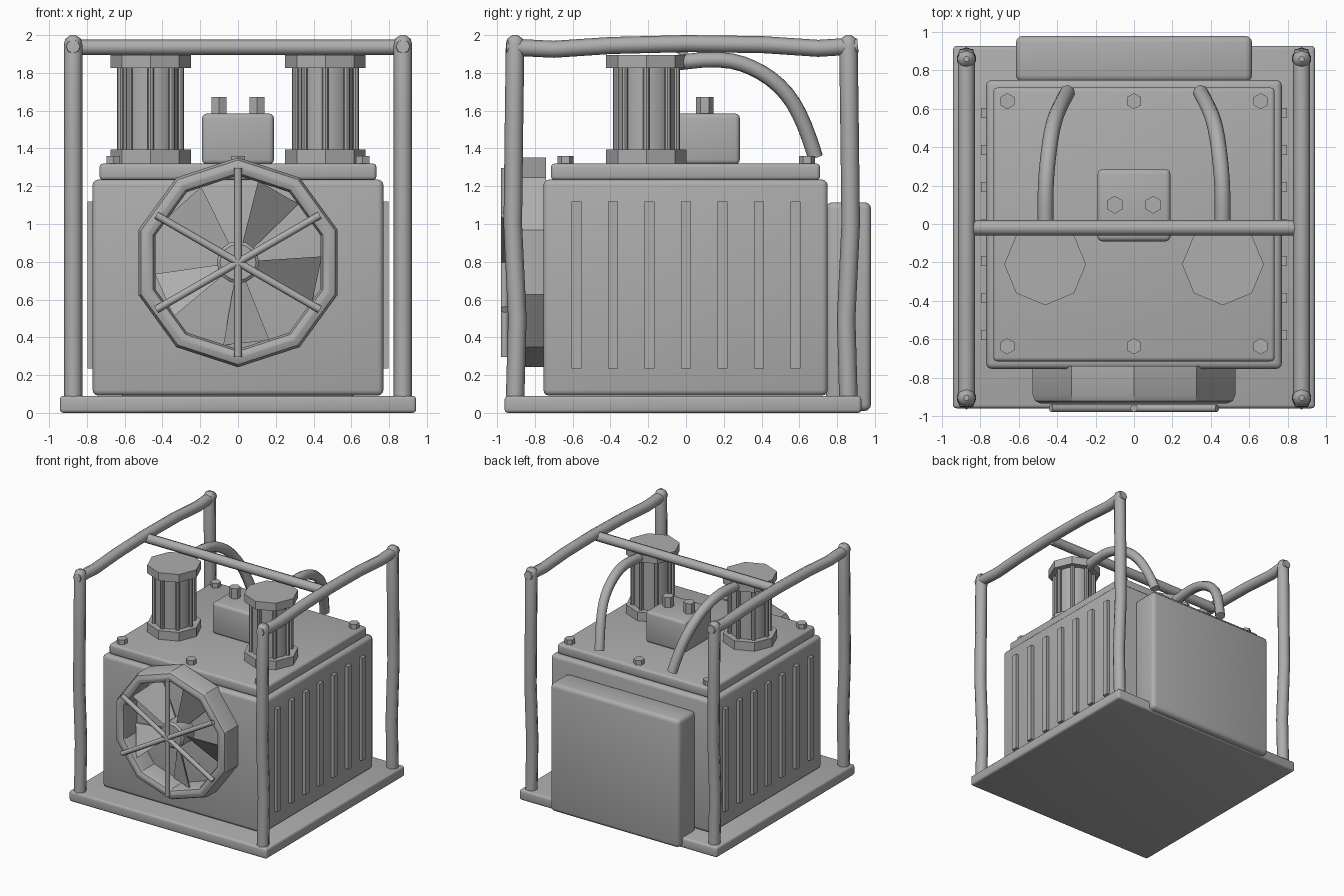
import bpy, bmesh, math
from mathutils import Matrix, Vector

if "Cube" in bpy.data.objects:
    bpy.data.objects.remove(bpy.data.objects["Cube"])

grey = bpy.data.materials.new("plain grey")
grey.diffuse_color = (0.42, 0.42, 0.42, 1)
grey.use_nodes = True
grey.node_tree.nodes["Principled BSDF"].inputs["Base Color"].default_value = grey.diffuse_color


def finish(name, mesh, angle=32):
    mesh.materials.clear()
    mesh.materials.append(grey)
    mesh.shade_smooth()
    mesh.set_sharp_from_angle(angle=math.radians(angle))
    ob = bpy.data.objects.new(name, mesh)
    bpy.context.collection.objects.link(ob)
    return ob


def from_bm(name, bm, angle=32):
    bmesh.ops.recalc_face_normals(bm, faces=bm.faces)
    mesh = bpy.data.meshes.new(name)
    bm.to_mesh(mesh)
    bm.free()
    return finish(name, mesh, angle)


def box(name, x, y, z, bevel=0.0, segments=3):
    """Box from (min, max) pairs with rounded edges."""
    bm = bmesh.new()
    bmesh.ops.create_cube(bm, size=1)
    for v in bm.verts:
        v.co = [(lo + hi) / 2 + c * (hi - lo) for c, (lo, hi) in zip(v.co, (x, y, z))]
    if bevel:
        bmesh.ops.bevel(bm, geom=bm.edges[:], offset=bevel, segments=segments,
                        profile=0.5, affect='EDGES')
    return from_bm(name, bm)


def prism(name, sides, r, x, y, z0, z1):
    """Upright prism or cylinder."""
    bm = bmesh.new()
    bmesh.ops.create_cone(bm, cap_ends=True, segments=sides, radius1=r, radius2=r,
                          depth=z1 - z0, matrix=Matrix.Translation((x, y, (z0 + z1) / 2)))
    return from_bm(name, bm)


def tube(name, points, r, spline='POLY', sides=8):
    """Round bar along a path; points may carry a fourth radius factor."""
    cu = bpy.data.curves.new(name, 'CURVE')
    cu.dimensions = '3D'
    cu.bevel_depth = r
    cu.bevel_resolution = (sides - 4) // 2
    cu.use_fill_caps = True
    s = cu.splines.new(spline)
    s.points.add(len(points) - 1)
    for p, co in zip(s.points, points):
        p.co = (*co[:3], 1)
        p.radius = co[3] if len(co) > 3 else 1
    if spline == 'NURBS':
        s.order_u = 4
        s.use_endpoint_u = True
        s.resolution_u = 3
    tmp = bpy.data.objects.new(name + " path", cu)
    bpy.context.collection.objects.link(tmp)
    bpy.context.view_layer.update()
    deps = bpy.context.evaluated_depsgraph_get()
    mesh = bpy.data.meshes.new_from_object(tmp.evaluated_get(deps))
    bpy.data.objects.remove(tmp)
    return finish(name, mesh, 46)


def lathe_y(name, profile, sides, cz):
    """Closed (radius, y) profile spun around a front-to-back axis."""
    bm = bmesh.new()
    rings = []
    for i in range(sides):
        a = math.pi / 2 + math.tau * i / sides
        rings.append([bm.verts.new((r * math.cos(a), y, cz + r * math.sin(a)))
                      for r, y in profile])
    n = len(profile)
    for i in range(sides):
        a, b = rings[i], rings[(i + 1) % sides]
        for j in range(n):
            k = (j + 1) % n
            bm.faces.new((a[j], a[k], b[k], b[j]))
    return from_bm(name, bm)


# Base, main housing, lid and rear panel
box("base_plate", (-0.943, 0.943), (-0.96, 0.928), (0, 0.09), 0.018)
box("housing", (-0.77, 0.77), (-0.755, 0.75), (0.092, 1.235), 0.03)
box("lid", (-0.733, 0.733), (-0.715, 0.71), (1.232, 1.32), 0.02)
box("rear_panel", (-0.615, 0.615), (0.74, 0.98), (0.01, 1.115), 0.035)

# Cooling fins on both sides
for side in (-1, 1):
    for i in range(7):
        y = (i - 3) * 0.193
        xs = sorted((side * 0.74, side * 0.797))
        box("side_fin", xs, (y - 0.026, y + 0.026), (0.235, 1.12))

# Lid bolts
for x in (-0.66, 0, 0.66):
    for y in (-0.637, 0.64):
        prism("lid_bolt", 6, 0.042, x, y, 1.31, 1.36)

# Control box with two terminals
box("control_box", (-0.19, 0.19), (-0.09, 0.285), (1.315, 1.585), 0.025)
for x in (-0.1, 0.1):
    prism("terminal", 6, 0.046, x, 0.1, 1.57, 1.672)

# Twin canisters with end caps, tie rods and hoses
for s in (-1, 1):
    cx, cy = s * 0.463, -0.21
    prism("canister_bottom_cap", 8, 0.213, cx, cy, 1.31, 1.395)
    prism("canister_top_cap", 8, 0.213, cx, cy, 1.826, 1.895)
    prism("canister_core", 24, 0.15, cx, cy, 1.38, 1.84)
    for i in range(8):
        a = math.tau * i / 8
        prism("canister_rod", 8, 0.017, cx + 0.16 * math.cos(a),
              cy + 0.16 * math.sin(a), 1.38, 1.84)
    tube("hose", [(s * 0.46, -0.04, 1.855), (s * 0.465, 0.17, 1.885), (s * 0.45, 0.34, 1.85),
                  (s * 0.42, 0.56, 1.70), (s * 0.37, 0.64, 1.50), (s * 0.347, 0.685, 1.355)],
         0.041, 'NURBS')

# Fan shroud
CZ = 0.797
shroud = [(0.555, -0.74), (0.555, -0.89), (0.541, -0.922), (0.51, -0.935),
          (0.50, -0.935), (0.472, -0.922), (0.46, -0.89), (0.46, -0.74)]
lathe_y("fan_shroud", shroud, 10, CZ)
hub = [(0.0001, -0.74), (0.112, -0.74), (0.112, -0.895), (0.095, -0.91), (0.0001, -0.91)]
lathe_y("fan_hub", hub, 16, CZ)

# Pitched fan blades, each a thin twisted plate
for i in range(5):
    mid = math.radians(60 - 72 * i)
    bm = bmesh.new()
    layers = []
    for dy in (0, 0.012):
        vs = []
        for r, d, y in ((0.09, -0.30, -0.79), (0.445, -0.28, -0.765),
                        (0.445, 0.28, -0.90), (0.09, 0.30, -0.87)):
            a = mid + d
            vs.append(bm.verts.new((r * math.cos(a), y + dy, CZ + r * math.sin(a))))
        layers.append(vs)
    front, back = layers
    bm.faces.new(front)
    bm.faces.new(back)
    for j in range(4):
        k = (j + 1) % 4
        bm.faces.new((front[j], front[k], back[k], back[j]))
    from_bm("fan_blade", bm)

# Guard bars across the fan
for deg in (30, 90, 150):
    a = math.radians(deg)
    d = Vector((math.cos(a), 0, math.sin(a))) * 0.5
    c = Vector((0, -0.96, CZ))
    tube("guard_bar", [tuple(c - d), tuple(c + d)], 0.02)

# Roll cage: slightly bowed posts and top rails, with pointed post tips
for s in (-1, 1):
    x = s * 0.873
    for y, bow in ((-0.905, 0.012), (0.86, -0.012)):
        tube("cage_post", [(x, y, 0.07), (x, y + bow, 0.5), (x, y - bow, 1.0),
                           (x, y - bow * 0.5, 1.5), (x, y, 1.95),
                           (x, y, 1.98, 0.85), (x, y, 2.0, 0.3)], 0.049)
    tube("cage_top_rail", [(x, -0.95, 1.94, 0.8), (x, -0.9, 1.935), (x, -0.7, 1.925),
                           (x, -0.4, 1.945), (x, 0, 1.955), (x, 0.4, 1.95),
                           (x, 0.7, 1.93), (x, 0.86, 1.94), (x, 0.91, 1.945, 0.8)], 0.045)
tube("cage_cross_bar", [(-0.86, -0.02, 1.935), (0.86, -0.02, 1.935)], 0.041)
